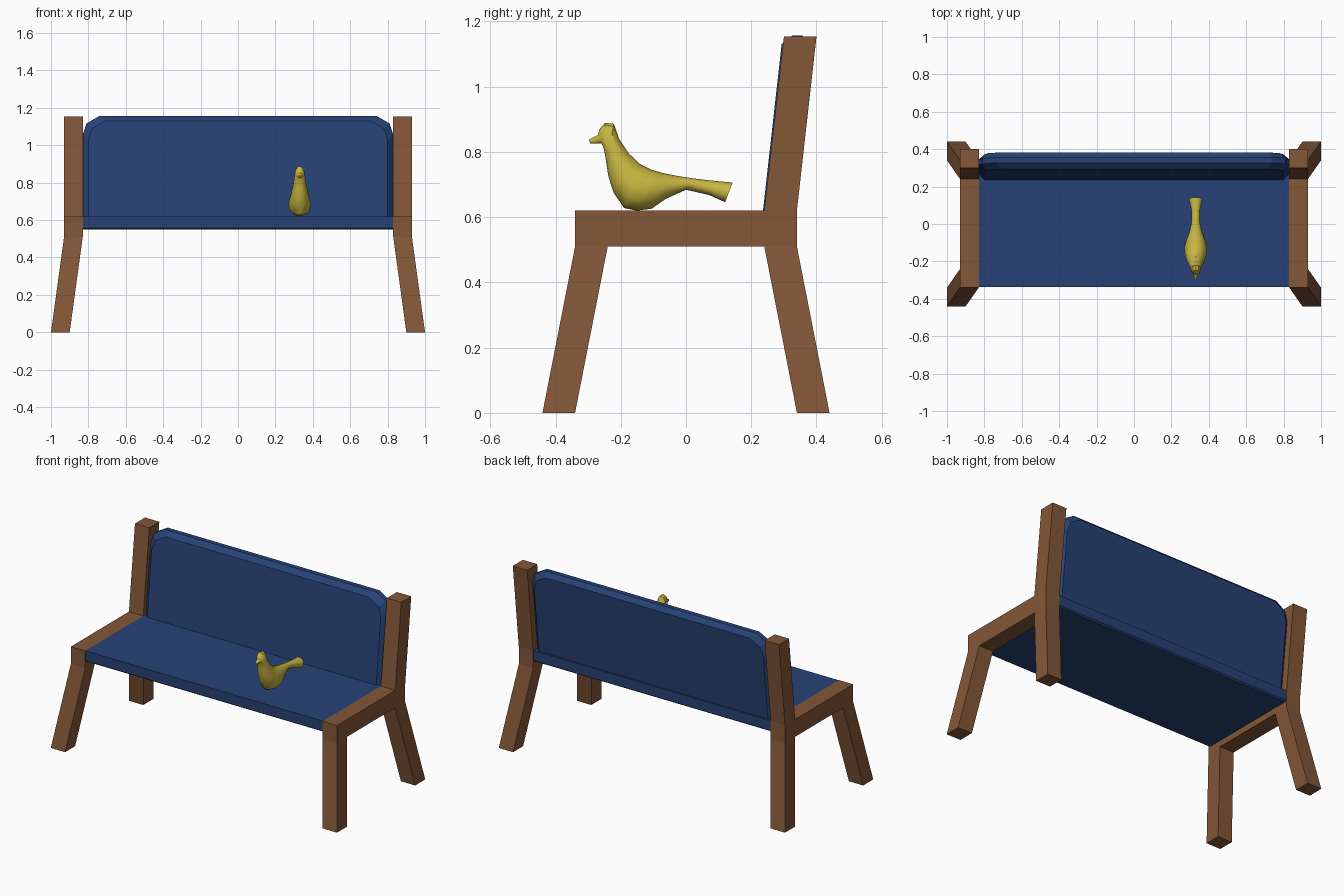
import bpy, bmesh, math

if "Cube" in bpy.data.objects:
    bpy.data.objects.remove(bpy.data.objects["Cube"])


def material(name, rgb):
    m = bpy.data.materials.new(name)
    m.diffuse_color = (*rgb, 1)
    m.use_nodes = True
    m.node_tree.nodes["Principled BSDF"].inputs["Base Color"].default_value = m.diffuse_color
    return m


WOOD = material("brown wood", (0.23, 0.095, 0.04))
BLUE = material("blue fabric", (0.02, 0.055, 0.18))
GOLD = material("yellow gold", (0.58, 0.47, 0.055))


def finish(name, bm, mat):
    bmesh.ops.recalc_face_normals(bm, faces=bm.faces)
    me = bpy.data.meshes.new(name)
    bm.to_mesh(me)
    bm.free()
    me.materials.append(mat)
    ob = bpy.data.objects.new(name, me)
    bpy.context.collection.objects.link(ob)
    return ob


def loft(name, rings, mat):
    """Skin a list of equal-length closed rings and cap both ends."""
    bm = bmesh.new()
    vs = [[bm.verts.new(p) for p in r] for r in rings]
    n = len(vs[0])
    for a, b in zip(vs, vs[1:]):
        for i in range(n):
            j = (i + 1) % n
            bm.faces.new((a[i], a[j], b[j], b[i]))
    bm.faces.new(vs[0])
    bm.faces.new(vs[-1])
    return finish(name, bm, mat)


# Side frames: splayed legs, rail and reclined back post in one piece
PROFILE = [(-.44, 0), (-.34, 0), (-.24, .51), (-.34, .51), (-.34, .62), (-.24, .62),
           (.24, .51), (.24, .62), (.34, .51), (.34, .62), (.34, 0), (.44, 0),
           (.30, 1.153), (.40, 1.153)]
QUADS = [(0, 1, 2, 3), (3, 2, 5, 4), (2, 6, 7, 5), (6, 8, 9, 7), (10, 11, 8, 6), (7, 9, 13, 12)]
for side, label in ((1, "right"), (-1, "left")):
    bm = bmesh.new()
    vs = [bm.verts.new((side * (.83 + (.07 if z < .1 else 0)), y, z)) for y, z in PROFILE]
    faces = [bm.faces.new([vs[i] for i in q]) for q in QUADS]
    ext = bmesh.ops.extrude_face_region(bm, geom=faces, use_keep_orig=True)
    for v in ext["geom"]:
        if isinstance(v, bmesh.types.BMVert):
            v.co.x += side * .1
    finish(label + "_frame", bm, WOOD)

# Seat slab with softened lower edge
seat_levels = [(.549, .01), (.557, 0), (.62, 0)]
loft("seat", [[(-.83, -.338 + d, z), (.83, -.338 + d, z), (.83, .335 - d, z), (-.83, .335 - d, z)]
              for z, d in seat_levels], BLUE)


# Reclined backrest cushion with rounded upper corners and bevelled rim
def back_ring(depth, inset):
    s = .83 - inset
    top = 1.157 - .9 * inset
    half = [(s, .59), (s, top - .10), (s - .02, top - .04), (s - .09, top)]
    outline = half + [(-x, z) for x, z in reversed(half)]
    return [(x, .236 + .112 * (z - .62) + depth, z) for x, z in outline]


loft("backrest", [back_ring(0, .03), back_ring(.03, 0), back_ring(.06, 0), back_ring(.09, .03)], BLUE)

# Bird ornament: (top y, top z, bottom y, bottom z, half width) from beak to tail
BIRD = [(-.298, .838, -.294, .826, .005), (-.270, .852, -.258, .825, .014),
        (-.264, .872, -.252, .810, .020), (-.248, .889, -.248, .790, .027),
        (-.221, .886, -.244, .765, .030), (-.205, .840, -.238, .725, .036),
        (-.175, .795, -.222, .675, .047), (-.140, .762, -.190, .628, .058),
        (-.105, .745, -.150, .620, .062), (-.070, .735, -.105, .626, .052),
        (-.030, .727, -.062, .656, .036), (.020, .719, .000, .684, .022),
        (.080, .712, .070, .668, .023), (.143, .706, .120, .646, .036)]
N = 12
rings = []
for ty, tz, by, bz, w in BIRD:
    ring = []
    for i in range(N):
        a = 2 * math.pi * i / N
        c = (1 + math.cos(a)) / 2
        ring.append((.33 + w * math.sin(a), by + (ty - by) * c, bz + (tz - bz) * c))
    rings.append(ring)
bird = loft("bird", rings, GOLD)
bpy.context.view_layer.objects.active = bird
bird.select_set(True)
bpy.ops.object.shade_smooth_by_angle(angle=math.radians(35))
